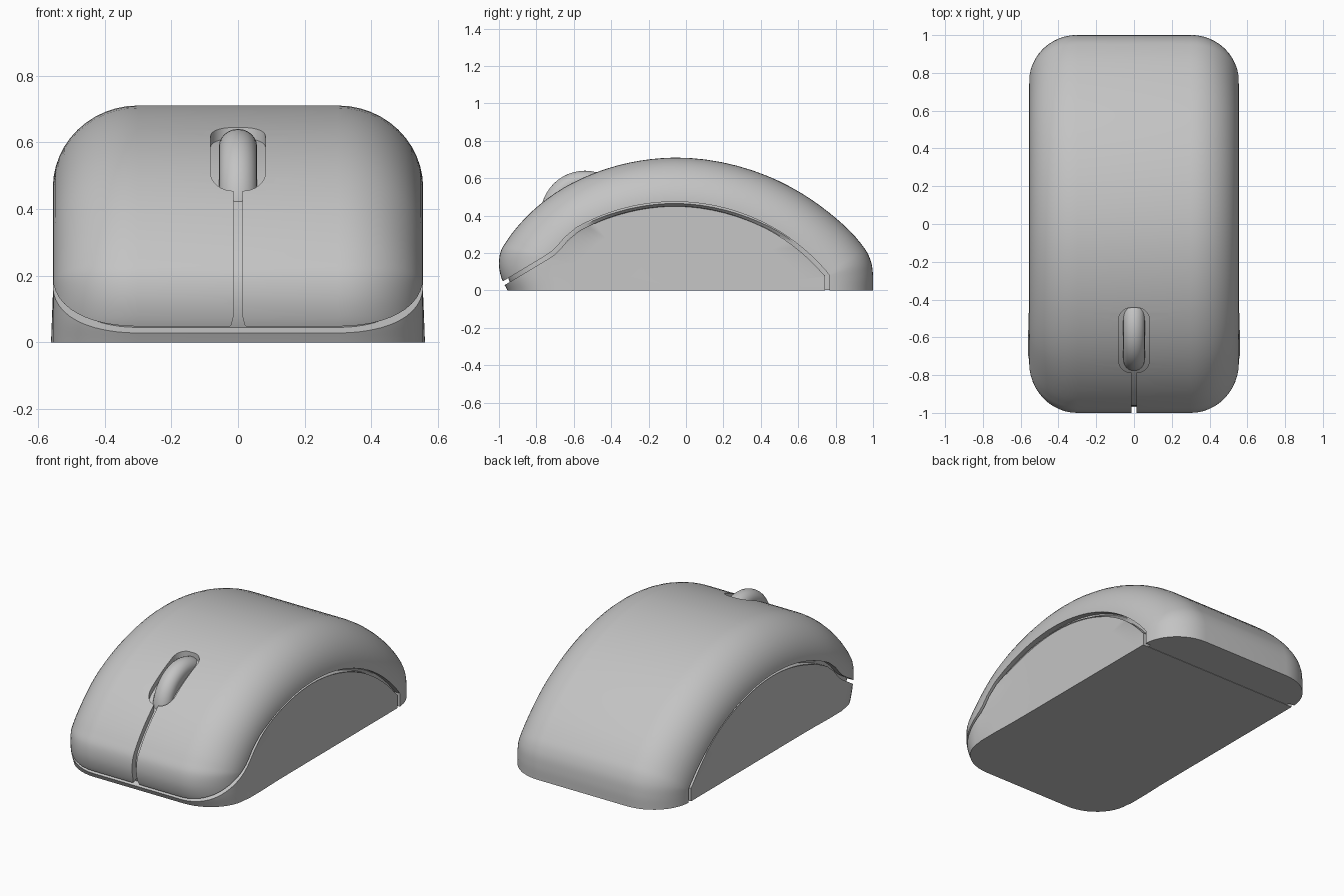
import bpy
import bmesh
import math
from mathutils import Vector

if "Cube" in bpy.data.objects:
    bpy.data.objects.remove(bpy.data.objects["Cube"])

grey = bpy.data.materials.new("soft grey")
grey.use_nodes = True
grey.diffuse_color = (0.55, 0.55, 0.55, 1)
grey.node_tree.nodes["Principled BSDF"].inputs["Base Color"].default_value = grey.diffuse_color

FLAT, ROUND = 0.3, 0.255   # half width of the straight part, radius of the side rounding

# Side profile, back to front: outer (y, z), then the matching point on the side face
PROFILE = [
    (1.0, 0, .755, 0), (1.0, .08, .755, .05), (.99, .15, .755, .075),
    (.97, .2, .755, .075), (.93, .257, .75, .08), (.765, .416, .6, .236),
    (.435, .612, .34, .385), (-.06, .71, -.06, .463), (-.42, .652, -.35, .422),
    (-.7, .52, -.57, .33), (-.88, .365, -.7, .21), (-.955, .27, -.73, .18),
    (-.99, .21, -.735, .17), (-1.0, .14, -.735, .13), (-.988, .07, -.73, .07),
    (-.955, 0, -.72, 0)]


def spline(rows, steps):
    """Smooth curve through the rows, spaced by distance along the outer profile."""
    pts = [Vector(r) for r in rows]
    gap = [(b.xy - a.xy).length for a, b in zip(pts, pts[1:])]
    slope = [(b - a) / g for a, b, g in zip(pts, pts[1:], gap)]
    tan = [slope[0]]
    for i in range(1, len(slope)):
        w = gap[i] / (gap[i] + gap[i - 1])
        tan.append(slope[i - 1] * w + slope[i] * (1 - w))
    tan.append(slope[-1])
    out = []
    for i, g in enumerate(gap):
        for k in range(steps):
            t = k / steps
            u = 1 - t
            out.append(pts[i] * (u * u * (1 + 2 * t)) + tan[i] * (g * t * u * u)
                       + pts[i + 1] * (t * t * (3 - 2 * t)) - tan[i + 1] * (g * t * t * u))
    return out + [pts[-1]]


def finish(bm, name):
    bmesh.ops.recalc_face_normals(bm, faces=bm.faces)
    mesh = bpy.data.meshes.new(name)
    bm.to_mesh(mesh)
    bm.free()
    mesh.materials.append(grey)
    obj = bpy.data.objects.new(name, mesh)
    bpy.context.collection.objects.link(obj)
    return obj


def body(name, grow=1.0, steps=6, arcs=12):
    """Rounded, arched body with slightly hollow side faces and a flat underside."""
    curve = spline(PROFILE, steps)
    half = []
    for k in range(arcs + 1):
        a = k / arcs * math.pi / 2
        c = math.cos(a) * grow
        half.append([(FLAT + ROUND * grow * math.sin(a), p[2] + (p[0] - p[2]) * c,
                      p[3] + (p[1] - p[3]) * c) for p in curve])
    edge = FLAT + ROUND * grow
    for s in (.97, .8, .6, .4, .2, 0):
        ring = []
        for p in curve:
            y, z = p[2] * s, p[3] * s
            flare = .006 * math.exp(-((y + .63) / .15) ** 2)
            ring.append((edge + flare - .04 * z, y, z))
        half.append(ring)
    rings = [[(-x, y, z) for x, y, z in r] for r in reversed(half)] + half
    bm = bmesh.new()
    grid = [[bm.verts.new(co) for co in r] for r in rings]
    for a, b in zip(grid, grid[1:]):
        for i in range(len(curve) - 1):
            bm.faces.new((a[i], a[i + 1], b[i + 1], b[i]))
    bmesh.ops.remove_doubles(bm, verts=bm.verts, dist=.0002)
    bmesh.ops.holes_fill(bm, edges=[e for e in bm.edges if e.is_boundary], sides=0)
    return finish(bm, name)


def prism(name, outline, place, start, end):
    """Extruded outline; place maps (u, v, depth) to a position."""
    bm = bmesh.new()
    a = [bm.verts.new(place(u, v, start)) for u, v in outline]
    b = [bm.verts.new(place(u, v, end)) for u, v in outline]
    bm.faces.new(a)
    bm.faces.new(b[::-1])
    n = len(a)
    for i in range(n):
        bm.faces.new((a[i], a[(i + 1) % n], b[(i + 1) % n], b[i]))
    obj = finish(bm, name)
    obj.hide_render = True
    return obj


def cut(obj, tool, operation="DIFFERENCE"):
    mod = obj.modifiers.new("cut", "BOOLEAN")
    mod.object, mod.operation, mod.solver = tool, operation, "EXACT"
    bpy.context.view_layer.objects.active = obj
    bpy.ops.object.modifier_apply(modifier=mod.name)
    bpy.data.objects.remove(tool)


def smooth(obj):
    bpy.ops.object.select_all(action="DESELECT")
    obj.select_set(True)
    bpy.context.view_layer.objects.active = obj
    bpy.ops.object.shade_smooth_by_angle(angle=math.radians(32))


def arch(offset):
    """Outline of the seam between shell and base, moved outward by offset."""
    path = [(.755, -.1), (.755, .08)]
    for k in range(33):
        y = .74 - 1.32 * k / 32
        path.append((y, .463 - 1.057 + math.sqrt(1.057 ** 2 - (y + .06) ** 2)))
    path += [(-.64, .276), (-.68, .229), (-.71, .2), (-.75, .173), (-1.1, -.037)]
    pts = [Vector(p) for p in path]
    out = []
    for i, p in enumerate(pts):
        d = (pts[min(i + 1, len(pts) - 1)] - pts[max(i - 1, 0)]).normalized()
        out.append(p + Vector((d.y, -d.x)) * offset)
    return [tuple(p) for p in out] + [(-1.1, -.3), (.755 + offset, -.3)]


def across(u, v, d):
    return (d, u, v)


# Shell above the seam, base below it
shell = body("top_shell")
cut(shell, prism("shell_cutter", arch(.011), across, -1, 1))
base = body("base")
cut(base, prism("base_cutter", arch(-.011), across, -1, 1), "INTERSECT")

# Slit between the two buttons, flared at the front edge
slit = [(.014, .6), (.014, .075), (.02, .052), (.036, .04), (.036, 0)]
slit += [(-x, z) for x, z in reversed(slit)]
cut(shell, prism("slit_cutter", slit, lambda u, v, d: (u, d, v), -1.2, -.72))

# Rounded opening for the wheel
opening = []
for cx, cy, first in ((.015, -.51, 0), (-.015, -.51, 90), (-.015, -.72, 180), (.015, -.72, 270)):
    for k in range(9):
        a = math.radians(first + k * 90 / 8)
        opening.append((cx + .067 * math.cos(a), cy + .067 * math.sin(a)))
cut(shell, prism("opening_cutter", opening, lambda u, v, d: (u, v, d), .3, 1))

# Inner core that closes the bottoms of the grooves
core = body("inner_core", grow=.86)
core.location.z = .002

# Scroll wheel: rounded tyre turned about the x axis
bm = bmesh.new()
section = [bm.verts.new((-.057, 0, 0))]
for k in range(13):
    a = math.pi * (1 - k / 12)
    section.append(bm.verts.new((.057 * math.cos(a), 0, .185 + .053 * math.sin(a))))
section.append(bm.verts.new((.057, 0, 0)))
edges = [bm.edges.new(pair) for pair in zip(section, section[1:])]
bmesh.ops.spin(bm, geom=section + edges, cent=(0, 0, 0), axis=(1, 0, 0),
               angle=2 * math.pi, steps=48)
bmesh.ops.remove_doubles(bm, verts=bm.verts, dist=.0001)
wheel = finish(bm, "scroll_wheel")
wheel.location = (0, -.54, .402)

for part in (shell, base, core, wheel):
    smooth(part)
